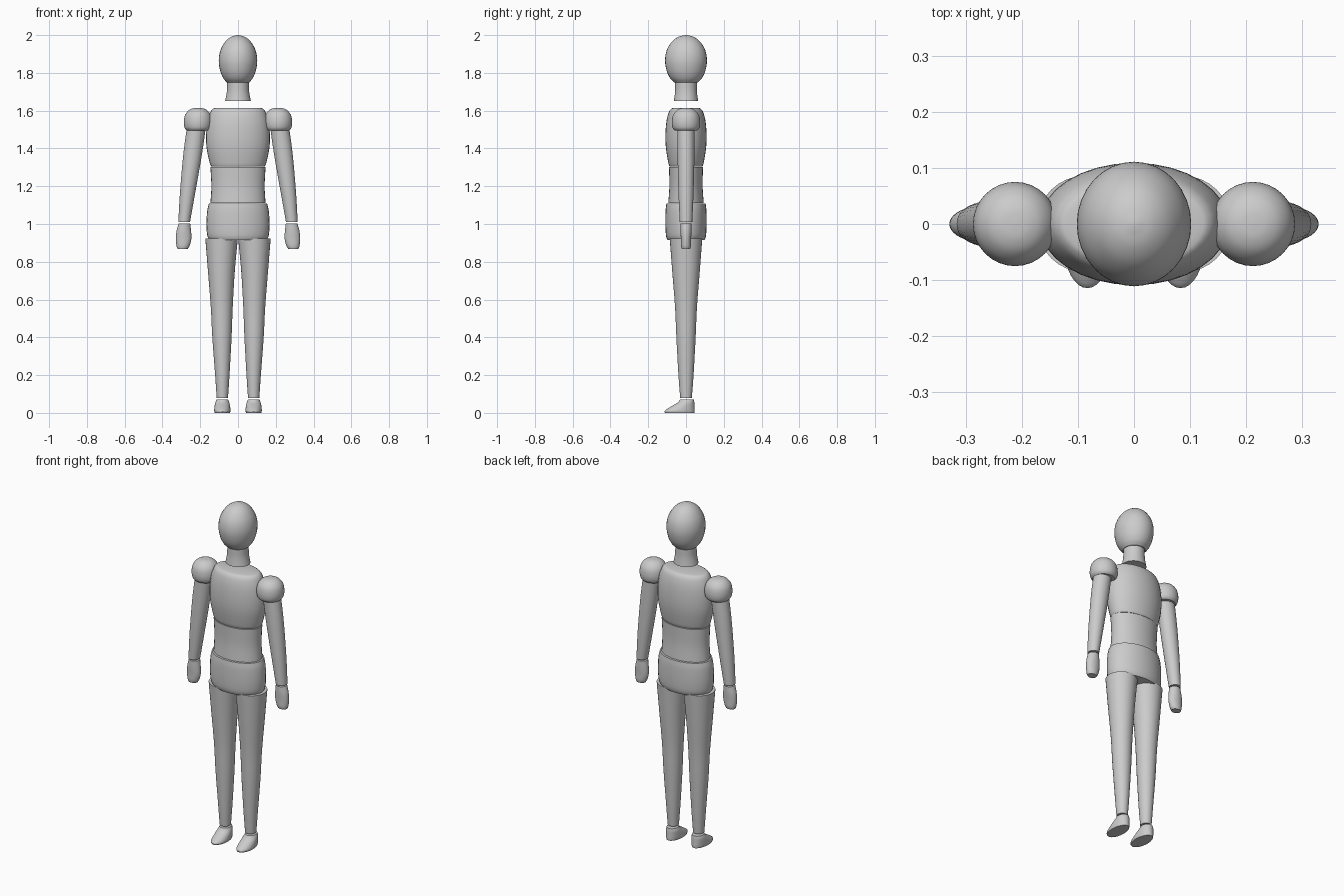
import bpy, bmesh, math
from mathutils import Vector

SEG = 32


def smooth_path(rings, steps=4):
    """Catmull-Rom interpolation of (cx, cy, z, rx, ry) rings."""
    pts = [Vector(r) for r in rings]
    out = []
    for i in range(len(pts) - 1):
        p1, p2 = pts[i], pts[i + 1]
        p0 = pts[i - 1] if i else p1 * 2 - p2
        p3 = pts[i + 2] if i + 2 < len(pts) else p2 * 2 - p1
        for k in range(steps):
            t = k / steps
            out.append(p1 + (p2 - p0) * (t / 2)
                       + (p0 * 2 - p1 * 5 + p2 * 4 - p3) * (t * t / 2)
                       + (p1 * 3 - p0 - p2 * 3 + p3) * (t ** 3 / 2))
    return out + [pts[-1]]


def loft(name, rings, side=1, steps=4):
    """Skin elliptical rings, cap both ends; side=-1 mirrors in x."""
    bm = bmesh.new()
    loops = []
    for cx, cy, z, rx, ry in smooth_path(rings, steps):
        loops.append([bm.verts.new((side * (cx + rx * math.cos(a)), cy + ry * math.sin(a), z))
                      for a in (2 * math.pi * j / SEG for j in range(SEG))])
    for a, b in zip(loops, loops[1:]):
        for j in range(SEG):
            k = (j + 1) % SEG
            bm.faces.new((a[j], a[k], b[k], b[j]))
    bm.faces.new(loops[0])
    bm.faces.new(loops[-1])
    bmesh.ops.recalc_face_normals(bm, faces=bm.faces)
    me = bpy.data.meshes.new(name)
    bm.to_mesh(me)
    bm.free()
    ob = bpy.data.objects.new(name, me)
    bpy.context.collection.objects.link(ob)
    bpy.ops.object.select_all(action='DESELECT')
    ob.select_set(True)
    bpy.context.view_layer.objects.active = ob
    bpy.ops.object.shade_smooth_by_angle(angle=math.radians(40))
    return ob


# head and neck
loft("head", [(0, 0, 1.75, .06, .062), (0, 0, 1.772, .078, .084), (0, 0, 1.81, .094, .102),
              (0, 0, 1.865, .102, .111), (0, 0, 1.92, .093, .102), (0, 0, 1.965, .068, .075),
              (0, 0, 1.99, .038, .042), (0, 0, 2.0, .006, .006)])
loft("neck", [(0, 0, 1.65, .068, .064), (0, 0, 1.70, .059, .058), (0, 0, 1.755, .057, .057)])

# torso segments
loft("chest", [(0, 0, 1.305, .142, .088), (0, 0, 1.325, .15, .094), (0, 0, 1.40, .166, .106),
               (0, 0, 1.47, .169, .109), (0, 0, 1.54, .162, .104), (0, 0, 1.59, .147, .092),
               (0, 0, 1.61, .132, .078), (0, 0, 1.615, .115, .065)])
loft("waist", [(0, 0, 1.11, .146, .094), (0, 0, 1.20, .141, .088), (0, 0, 1.302, .146, .09)])
loft("hips", [(0, 0, .915, .152, .098), (0, 0, .94, .163, .106), (0, 0, 1.0, .167, .109),
              (0, 0, 1.07, .163, .108), (0, 0, 1.108, .154, .104)])

for label, s in (("right", -1), ("left", 1)):
    # arm: shoulder cap, tapered limb, hand
    loft(label + "_shoulder",
         [(.212, 0, 1.495, .06, .06), (.212, 0, 1.51, .071, .071), (.212, 0, 1.54, .075, .075),
          (.212, 0, 1.575, .069, .069), (.212, 0, 1.60, .051, .051), (.212, 0, 1.612, .028, .028),
          (.212, 0, 1.615, .004, .004)], s)
    loft(label + "_arm",
         [(.222, 0, 1.50, .05, .046), (.236, 0, 1.40, .05, .045), (.252, 0, 1.28, .046, .043),
          (.27, 0, 1.14, .039, .039), (.285, 0, 1.01, .031, .033)], s)
    loft(label + "_hand",
         [(.284, 0, 1.002, .031, .029), (.287, 0, .96, .039, .029), (.288, 0, .92, .041, .027),
          (.291, 0, .885, .035, .026), (.293, 0, .868, .027, .022)], s)
    # leg and wedge foot
    loft(label + "_leg",
         [(.087, 0, .922, .086, .086), (.088, 0, .75, .071, .073), (.086, 0, .56, .058, .058),
          (.085, 0, .40, .051, .051), (.083, 0, .20, .038, .040), (.083, 0, .08, .030, .031)], s)
    loft(label + "_foot",
         [(.083, -.033, 0, .040, .078), (.083, -.033, .012, .043, .079),
          (.083, -.016, .035, .041, .061), (.083, 0, .055, .037, .044),
          (.083, .005, .070, .031, .037)], s)
